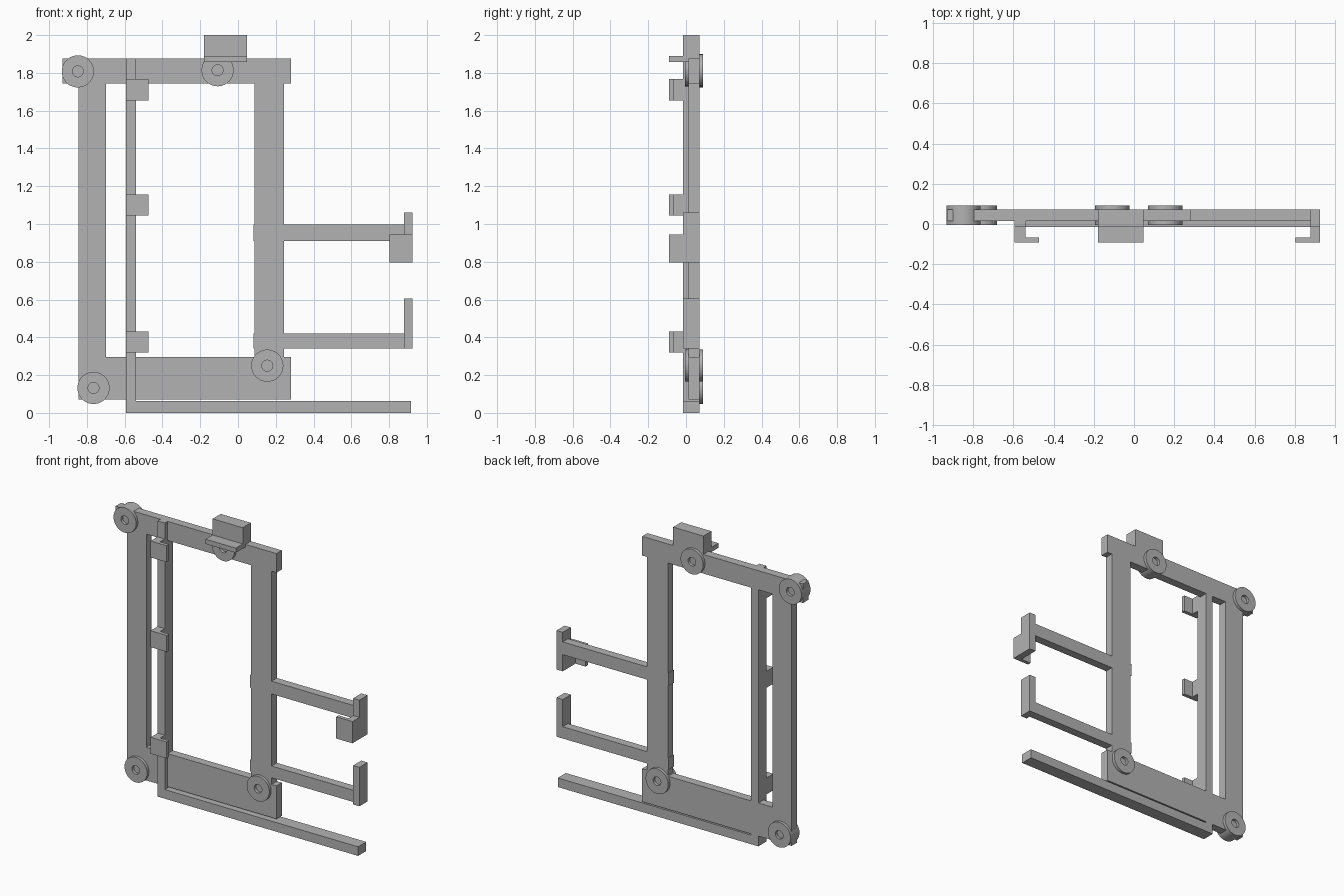
import bpy, bmesh, math
from mathutils import Matrix, Vector

cube = bpy.data.objects.get("Cube")
if cube:
    bpy.data.objects.remove(cube, do_unlink=True)

grey = bpy.data.materials.new("plain grey")
grey.use_nodes = True
grey.diffuse_color = (0.45, 0.45, 0.45, 1)
grey.node_tree.nodes["Principled BSDF"].inputs["Base Color"].default_value = grey.diffuse_color

FRONT, FRAME, BACK = -0.016, 0.014, 0.071   # depth of rails, frame face, back face
HOOK_FRONT, HOOK_BACK = -0.091, -0.066


def add_object(name, bm):
    bmesh.ops.recalc_face_normals(bm, faces=bm.faces)
    mesh = bpy.data.meshes.new(name)
    bm.to_mesh(mesh)
    bm.free()
    mesh.materials.append(grey)
    obj = bpy.data.objects.new(name, mesh)
    bpy.context.collection.objects.link(obj)
    return obj


def box(name, x, z, y=(FRAME, BACK)):
    lo, hi = Vector((x[0], y[0], z[0])), Vector((x[1], y[1], z[1]))
    bm = bmesh.new()
    place = Matrix.Translation((lo + hi) / 2) @ Matrix.Diagonal((*(hi - lo), 1))
    bmesh.ops.create_cube(bm, size=1, matrix=place)
    return add_object(name, bm)


def extrude_profile(name, points, axis, start, end):
    """Extrude a closed outline along x or z; outline is (y, z) or (x, y)."""
    bm = bmesh.new()
    verts = [bm.verts.new((start, a, b) if axis == "x" else (a, b, start)) for a, b in points]
    face = bm.faces.new(verts)
    new = bmesh.ops.extrude_face_region(bm, geom=[face])["geom"]
    shift = (end - start, 0, 0) if axis == "x" else (0, 0, end - start)
    bmesh.ops.translate(bm, verts=[v for v in new if isinstance(v, bmesh.types.BMVert)], vec=shift)
    return add_object(name, bm)


def pivot(name, x, z):
    """Round boss with a shallow bore on both faces, turned about y."""
    front, back, outer, bore = -0.006, 0.091, 0.085, 0.029
    profile = [(0, FRAME), (bore, FRAME), (bore, front), (outer, front),
               (outer, back), (bore, back), (bore, BACK), (0, BACK)]
    bm = bmesh.new()
    verts = [bm.verts.new((r, y, 0)) for r, y in profile]
    edges = [bm.edges.new(pair) for pair in zip(verts, verts[1:])]
    bmesh.ops.spin(bm, geom=verts + edges, cent=(0, 0, 0), axis=(0, 1, 0),
                   angle=math.tau, steps=48, use_duplicate=False)
    bmesh.ops.remove_doubles(bm, verts=bm.verts, dist=0.0001)
    obj = add_object(name, bm)
    obj.location = (x, 0, z)
    bpy.ops.object.select_all(action="DESELECT")
    obj.select_set(True)
    bpy.context.view_layer.objects.active = obj
    bpy.ops.object.shade_smooth_by_angle(angle=math.radians(35))


def hook(name, outside, stem, tip, z):
    """L-shaped clip standing forward of a rail."""
    outline = [(outside, FRONT), (outside, HOOK_FRONT), (tip, HOOK_FRONT),
               (tip, HOOK_BACK), (stem, HOOK_BACK), (stem, FRONT)]
    extrude_profile(name, outline, "z", *z)


# Four-bar frame
box("top_bar", (-0.93, 0.28), (1.745, 1.875))
box("bottom_bar", (-0.844, 0.28), (0.07, 0.295))
box("right_upright", (-0.844, -0.7), (0.07, 1.8))
box("left_upright", (0.087, 0.243), (0.25, 1.8))

# Pivots
for name, x, z in (("top_right_pivot", -0.848, 1.808), ("top_left_pivot", -0.108, 1.814),
                   ("bottom_right_pivot", -0.765, 0.132), ("bottom_left_pivot", 0.155, 0.25)):
    pivot(name, x, z)

# Fixed rod and base rail
box("vertical_rod", (-0.594, -0.54), (0, 1.875), (FRONT, BACK))
box("base_rail", (-0.594, 0.915), (0, 0.062), (FRONT, BACK))
for label, z in (("upper", 1.655), ("middle", 1.045), ("lower", 0.32)):
    hook(label + "_rod_hook", -0.594, -0.54, -0.473, (z, z + 0.112))

# Side arms with end posts
for label, z, post in (("upper", (0.91, 0.997), (0.797, 1.062)),
                       ("lower", (0.34, 0.42), (0.34, 0.605))):
    box(label + "_arm", (0.082, 0.9), z)
    box(label + "_end_post", (0.878, 0.925), post, (FRONT, BACK))
hook("arm_hook", 0.925, 0.878, 0.803, (0.797, 0.945))

# Top block with a forward shelf
shelf = [(BACK, 1.87), (BACK, 2.0), (FRONT, 2.0), (FRONT, 1.89), (HOOK_FRONT, 1.89),
         (HOOK_FRONT, 1.858), (FRAME, 1.858), (FRAME, 1.87)]
extrude_profile("top_shelf_block", shelf, "x", -0.18, 0.047)
